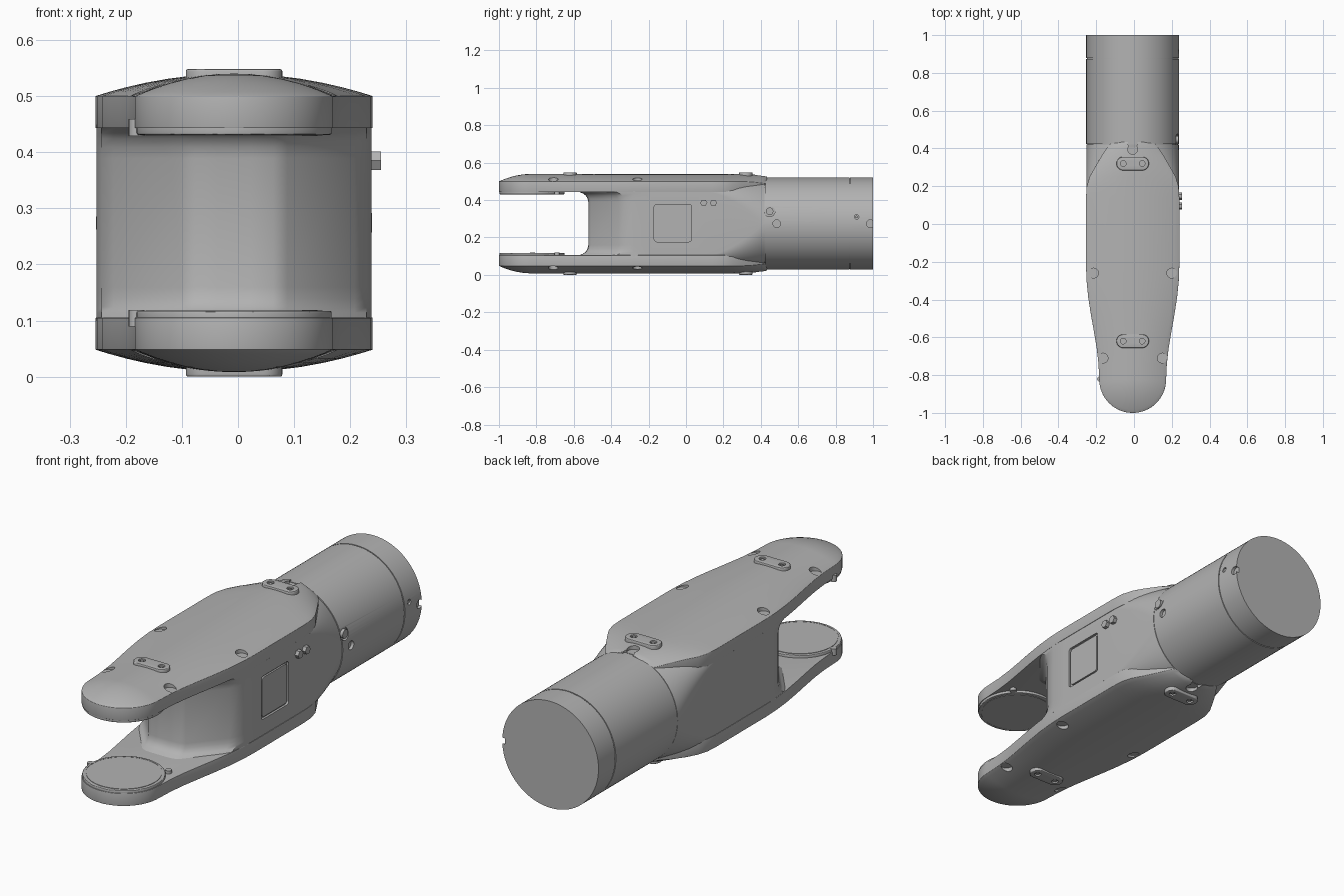
import bpy, bmesh, math
from mathutils import Matrix, Vector

if "Cube" in bpy.data.objects:
    bpy.data.objects.remove(bpy.data.objects["Cube"])

# All parts are modelled about the axis of the sleeve, then moved here
ORIGIN = Vector((-0.007, 0, 0.274))

grey = bpy.data.materials.new("machined grey")
grey.use_nodes = True
COLOUR = (0.45, 0.45, 0.45, 1)
grey.diffuse_color = COLOUR
grey.node_tree.nodes["Principled BSDF"].inputs["Base Color"].default_value = COLOUR


def finish(name, bm):
    bmesh.ops.remove_doubles(bm, verts=bm.verts, dist=0.0001)
    bmesh.ops.recalc_face_normals(bm, faces=bm.faces)
    bmesh.ops.translate(bm, verts=bm.verts, vec=ORIGIN)
    mesh = bpy.data.meshes.new(name)
    bm.to_mesh(mesh)
    bm.free()
    mesh.materials.append(grey)
    ob = bpy.data.objects.new(name, mesh)
    bpy.context.collection.objects.link(ob)
    return ob


def loft(name, rings, end_cap=True):
    """Skin a list of closed rings that have equal point counts."""
    bm = bmesh.new()
    rows = [[bm.verts.new(p) for p in ring] for ring in rings]
    n = len(rows[0])
    for a, b in zip(rows, rows[1:]):
        for i in range(n):
            j = (i + 1) % n
            bm.faces.new((a[i], a[j], b[j], b[i]))
    bm.faces.new(rows[0])
    if end_cap:
        bm.faces.new(rows[-1])
    return finish(name, bm)


def cylinder(name, centre, radius, depth, axis="Z", sides=32):
    turn = Matrix.Rotation(math.pi / 2, 4, "Y") if axis == "X" else Matrix()
    bm = bmesh.new()
    bmesh.ops.create_cone(bm, cap_ends=True, segments=sides, radius1=radius,
                          radius2=radius, depth=depth,
                          matrix=Matrix.Translation(centre) @ turn)
    return finish(name, bm)


def rounded_rect(w, h, r, steps=12):
    pts = []
    for q, (sx, sy) in enumerate(((1, 1), (-1, 1), (-1, -1), (1, -1))):
        for k in range(steps + 1):
            a = math.pi / 2 * (q + k / steps)
            pts.append((sx * (w - r) + r * math.cos(a), sy * (h - r) + r * math.sin(a)))
    return pts


def apply(ob, kind, **settings):
    mod = ob.modifiers.new(kind.lower(), kind)
    for key, value in settings.items():
        setattr(mod, key, value)
    bpy.context.view_layer.objects.active = ob
    bpy.ops.object.modifier_apply(modifier=mod.name)


def bevel(ob, width):
    apply(ob, "BEVEL", width=width, segments=3, limit_method="ANGLE",
          angle_limit=math.radians(40))


def cut(ob, cutter):
    apply(ob, "BOOLEAN", operation="DIFFERENCE", solver="EXACT", object=cutter)
    bpy.data.objects.remove(cutter)


# Fork plates: rounded tip, waisted sides, narrowed rear, crowned outer face
TIP_Y, TIP_R, REAR_Y = -0.823, 0.177, 0.434
half = [(TIP_R * math.sin(a), TIP_Y - TIP_R * math.cos(a))
        for a in (math.pi / 2 * k / 16 for k in range(17))]
half += [(0.181, -0.74), (0.19, -0.66), (0.205, -0.57), (0.221, -0.48), (0.235, -0.39),
         (0.244, -0.3), (0.247, -0.22), (0.247, 0.14), (0.243, 0.2), (0.228, 0.25),
         (0.2, 0.3), (0.165, 0.36), (0.134, 0.407), (0.117, 0.427), (0.095, REAR_Y)]
outline = half + [(-x, y) for x, y in reversed(half[1:])]


def crown_ring(s, side):
    ring = []
    for x, y in outline:
        spine = min(max(y, TIP_Y), REAR_Y)
        drop = 0.012 * max(0, (spine - 0.33) / 0.1)
        h = 0.226 + 0.04 * (1 - s * s) - drop
        ring.append((x * s, spine + (y - spine) * s, side * h))
    return ring


for side, label in ((1, "upper"), (-1, "lower")):
    rings = [[(x, y, side * 0.169) for x, y in outline]]
    rings += [crown_ring(s, side) for s in (1, 0.9, 0.78, 0.64, 0.48, 0.3, 0.15, 0)]
    plate = loft(label + "_fork_plate", rings, end_cap=False)
    bevel(plate, 0.006)

    # Screw pockets sunk in the crowned face
    pockets = [(sx * x, y, 0.226) for x, y in ((0.207, -0.26), (0.157, -0.71)) for sx in (1, -1)]
    pockets += [(0, 0.395, 0.243), (0, 0.43, 0.243)]
    for x, y, floor in pockets:
        cut(plate, cylinder("cutter", (x, y, side * (floor + 0.05)), 0.026, 0.1))

    # Mounting pads with two screw holes each
    for place, y in (("rear", 0.32), ("front", -0.62)):
        shape = rounded_rect(0.086, 0.036, 0.0355, 8)
        pad = loft(f"{label}_{place}_pad",
                   [[(px, y + py, side * h) for px, py in shape] for h in (0.24, 0.274)])
        bevel(pad, 0.004)
        for x in (-0.05, 0.05):
            cut(pad, cylinder("cutter", (x, y, side * 0.28), 0.015, 0.028))
            cylinder(f"{label}_{place}_pad_screw", (x, y, side * 0.26), 0.008, 0.022, sides=6)

    # Joint disc on the inner face of the tip, with its retaining clips
    disc = cylinder(label + "_joint_disc", (0, TIP_Y, side * 0.168), 0.174, 0.022, sides=64)
    bevel(disc, 0.003)
    cut(disc, cylinder("cutter", (0, TIP_Y, side * 0.153), 0.163, 0.01, sides=64))
    cylinder(label + "_joint_face", (0, TIP_Y, side * 0.168), 0.158, 0.024, sides=64)
    for x, y in ((-0.174, -0.82), (0.135, -0.69)):
        cylinder(label + "_disc_clip", (x, y, side * 0.17), 0.014, 0.03, sides=16)

# Nose of the body: faceted front, flared where it meets the plates
front = [(0.03, -0.522), (0.07, -0.52), (0.095, -0.508), (0.215, -0.36),
         (0.236, -0.325), (0.245, -0.28), (0.245, -0.2)]
nose_outline = front + [(-x, y) for x, y in reversed(front)]
flare = [(0.115, 0), (0.135, 0.005), (0.15, 0.014), (0.16, 0.027), (0.168, 0.045), (0.175, 0.055)]
levels = [(-h, d) for h, d in reversed(flare)] + flare
loft("body_nose", [[(x, y - (d if y < -0.3 else 0), h) for x, y in nose_outline]
                   for h, d in levels])

# Body: rounded box that turns into the round sleeve
body_rings = [[(x, -0.2, z) for x, z in rounded_rect(0.245, 0.2, 0.03)]]
for k in range(17):
    t = k / 16
    section = rounded_rect(0.245, 0.2 + 0.045 * t, 0.03 + 0.2149 * t ** 1.5)
    body_rings.append([(x, 0.1 + 0.32 * t, z) for x, z in section])
body = loft("body", body_rings)

# Side window: sunk frame with a flush panel
def side_block(name, size, x0, x1):
    shape = rounded_rect(size, size, 0.014, 6)
    return loft(name, [[(x, y - 0.07, z + 0.003) for y, z in shape] for x in (x0, x1)])


cut(body, side_block("cutter", 0.1, 0.235, 0.28))
side_block("side_panel", 0.091, 0.2, 0.243)

# Hexagonal plugs on the side
for y in (0.095, 0.147):
    cylinder("side_hex_plug", (0.24, y, 0.111), 0.019, 0.044, "X", 6)

# Round sleeve with a grooved end collar
profile = [(0.24, 0.4), (0.24, 0.424), (0.246, 0.424), (0.246, 0.873), (0.242, 0.873),
           (0.242, 0.878), (0.246, 0.878), (0.246, 1.0)]
sleeve = loft("sleeve", [[(x, y, z) for x, z in rounded_rect(r, r, r, 24)] for r, y in profile])
for y, z, r, floor in ((0.447, 0.066, 0.029, 0.229), (0.485, 0.0, 0.02, 0.232),
                       (0.912, 0.036, 0.012, 0.23), (0.985, 0.0, 0.02, 0.232)):
    cut(sleeve, cylinder("cutter", (floor + 0.05, y, z), r, 0.1, "X"))
cylinder("sleeve_screw", (0.225, 0.447, 0.066), 0.02, 0.036, "X", 24)
cylinder("collar_screw", (0.225, 0.912, 0.036), 0.007, 0.03, "X", 12)

# Smooth shading with crisp edges
bpy.ops.object.select_all(action="DESELECT")
for ob in bpy.context.scene.objects:
    if ob.type == "MESH":
        ob.select_set(True)
        bpy.context.view_layer.objects.active = ob
bpy.ops.object.shade_smooth_by_angle(angle=math.radians(30))
